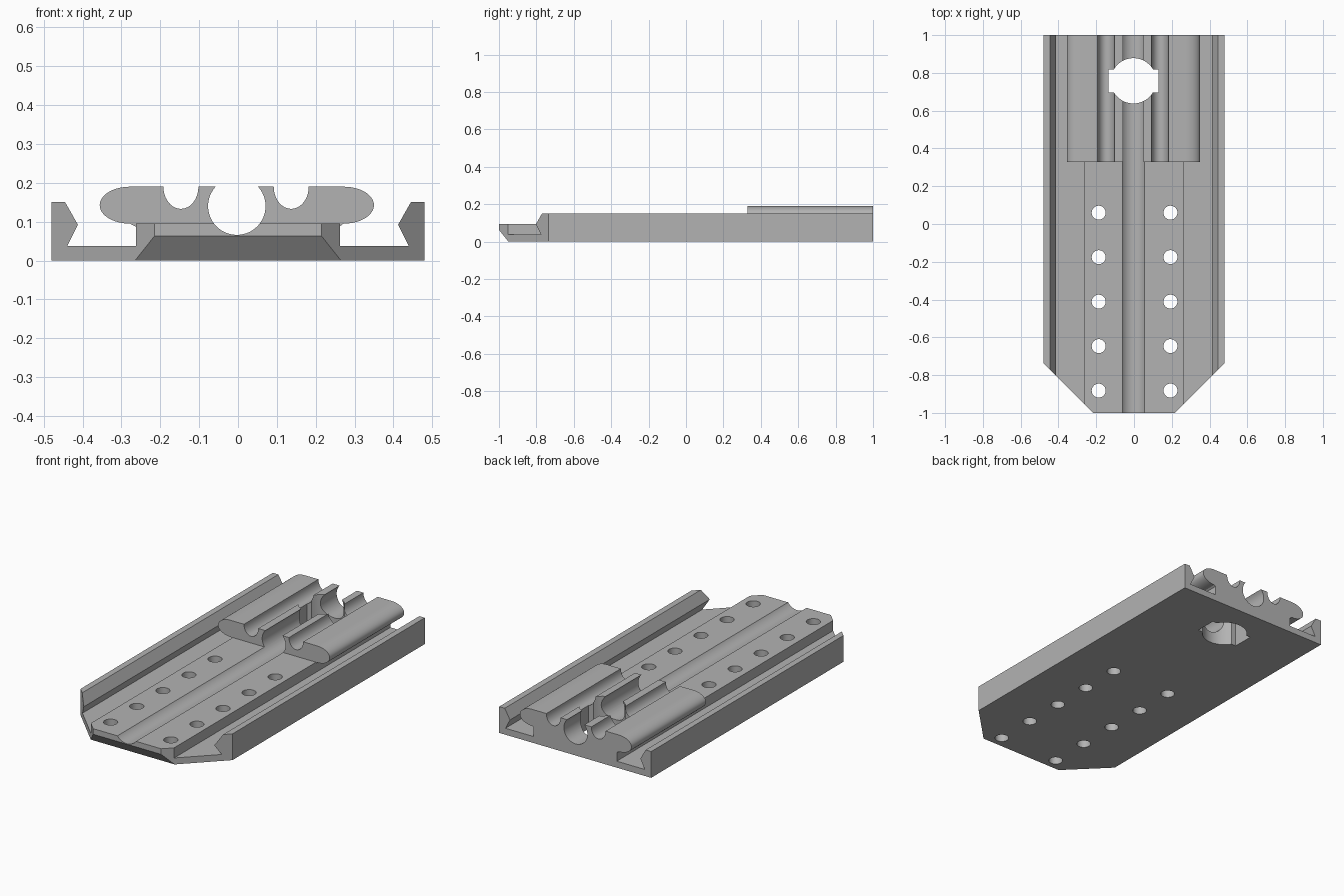
import bpy, bmesh, math
from mathutils import Vector

if "Cube" in bpy.data.objects:
    bpy.data.objects.remove(bpy.data.objects["Cube"], do_unlink=True)

grey = bpy.data.materials.new("plain grey")
grey.use_nodes = True
COLOUR = (0.45, 0.45, 0.45, 1)
grey.diffuse_color = COLOUR
grey.node_tree.nodes["Principled BSDF"].inputs["Base Color"].default_value = COLOUR


def arc(cx, cy, rx, ry, start=0, end=360, steps=48):
    """Points along an ellipse; a full turn leaves out the repeated end."""
    count = steps if end - start == 360 else steps + 1
    angles = [math.radians(start + (end - start) * i / steps) for i in range(count)]
    return [(cx + rx * math.cos(a), cy + ry * math.sin(a)) for a in angles]


def prism(name, outline, low, high, axis="y"):
    """Extrude a closed outline along y (outline in x, z) or z (outline in x, y)."""
    place = (lambda p, t: (p[0], t, p[1])) if axis == "y" else (lambda p, t: (p[0], p[1], t))
    bm = bmesh.new()
    face = bm.faces.new([bm.verts.new(place(p, low)) for p in outline])
    new = bmesh.ops.extrude_face_region(bm, geom=[face])["geom"]
    shift = Vector(place((0, 0), high - low))
    bmesh.ops.translate(bm, vec=shift, verts=[v for v in new if isinstance(v, bmesh.types.BMVert)])
    bmesh.ops.recalc_face_normals(bm, faces=bm.faces)
    mesh = bpy.data.meshes.new(name)
    bm.to_mesh(mesh)
    bm.free()
    mesh.materials.append(grey)
    obj = bpy.data.objects.new(name, mesh)
    bpy.context.collection.objects.link(obj)
    return obj


def combine(target, tool, operation="DIFFERENCE"):
    mod = target.modifiers.new("combine", "BOOLEAN")
    mod.operation, mod.object, mod.solver = operation, tool, "EXACT"
    bpy.context.view_layer.objects.active = target
    bpy.ops.object.modifier_apply(modifier=mod.name)
    bpy.data.objects.remove(tool, do_unlink=True)


def slice_off(obj, point, normal):
    """Remove everything on the normal side of a plane and cap the cut."""
    bm = bmesh.new()
    bm.from_mesh(obj.data)
    cut = bmesh.ops.bisect_plane(bm, geom=bm.verts[:] + bm.edges[:] + bm.faces[:],
                                 plane_co=point, plane_no=normal, clear_outer=True)
    edges = [e for e in cut["geom_cut"] if isinstance(e, bmesh.types.BMEdge)]
    bmesh.ops.edgeloop_fill(bm, edges=edges)
    bmesh.ops.recalc_face_normals(bm, faces=bm.faces)
    bm.to_mesh(obj.data)
    bm.free()


# Base plate: undercut side rails, low channels and raised middle
half = [(0.48, 0), (0.48, 0.15), (0.445, 0.15), (0.412, 0.092),
        (0.44, 0.037), (0.263, 0.037), (0.263, 0.095)]
plate = prism("mounting_plate", half + [(-x, z) for x, z in reversed(half)], -1, 1)

# Angled front corners and sloping underside of the nose
for side in (1, -1):
    slice_off(plate, (side * 0.48, -0.735, 0), (side, -1, 0))
slice_off(plate, (0, -1, 0.063), (0, -0.063, -0.05))

# Rear clamp block with rounded sides, rooted in the raised middle
MID = -0.003
clamp = ([(0.25, 0.08)] + arc(MID + 0.275, 0.1425, 0.078, 0.0475, -90, 90, 32)
         + arc(MID - 0.275, 0.1425, 0.078, 0.0475, 90, 270, 32) + [(-0.25, 0.08)])
combine(plate, prism("clamp_block", clamp, 0.328, 1), "UNION")

# Long round groove and the two smaller cable grooves
combine(plate, prism("centre_groove", arc(MID, 0.14, 0.074, 0.074, steps=64), -1.1, 1.1))
for side in (1, -1):
    combine(plate, prism("cable_groove", arc(MID - 0.002 + side * 0.142, 0.19, 0.045, 0.057),
                         0.2, 1.1))

# Keyed opening through the rear: round hole crossed by a slot
combine(plate, prism("round_opening", arc(MID, 0.758, 0.12, 0.12, steps=64), -0.1, 0.3, "z"))
slot = [(MID + sx * 0.132, 0.756 + sy * 0.061) for sx, sy in ((-1, -1), (1, -1), (1, 1), (-1, 1))]
combine(plate, prism("key_slot", slot, -0.1, 0.3, "z"))

# Two rows of screw holes
for side in (1, -1):
    for i in range(5):
        combine(plate, prism("screw_hole", arc(0.003 + side * 0.19, 0.06 - i * 0.2355,
                                               0.037, 0.037, steps=32), -0.1, 0.3, "z"))

# Smooth curved walls, crisp edges
bpy.ops.object.select_all(action="DESELECT")
plate.select_set(True)
bpy.context.view_layer.objects.active = plate
bpy.ops.object.shade_smooth_by_angle(angle=math.radians(25))
